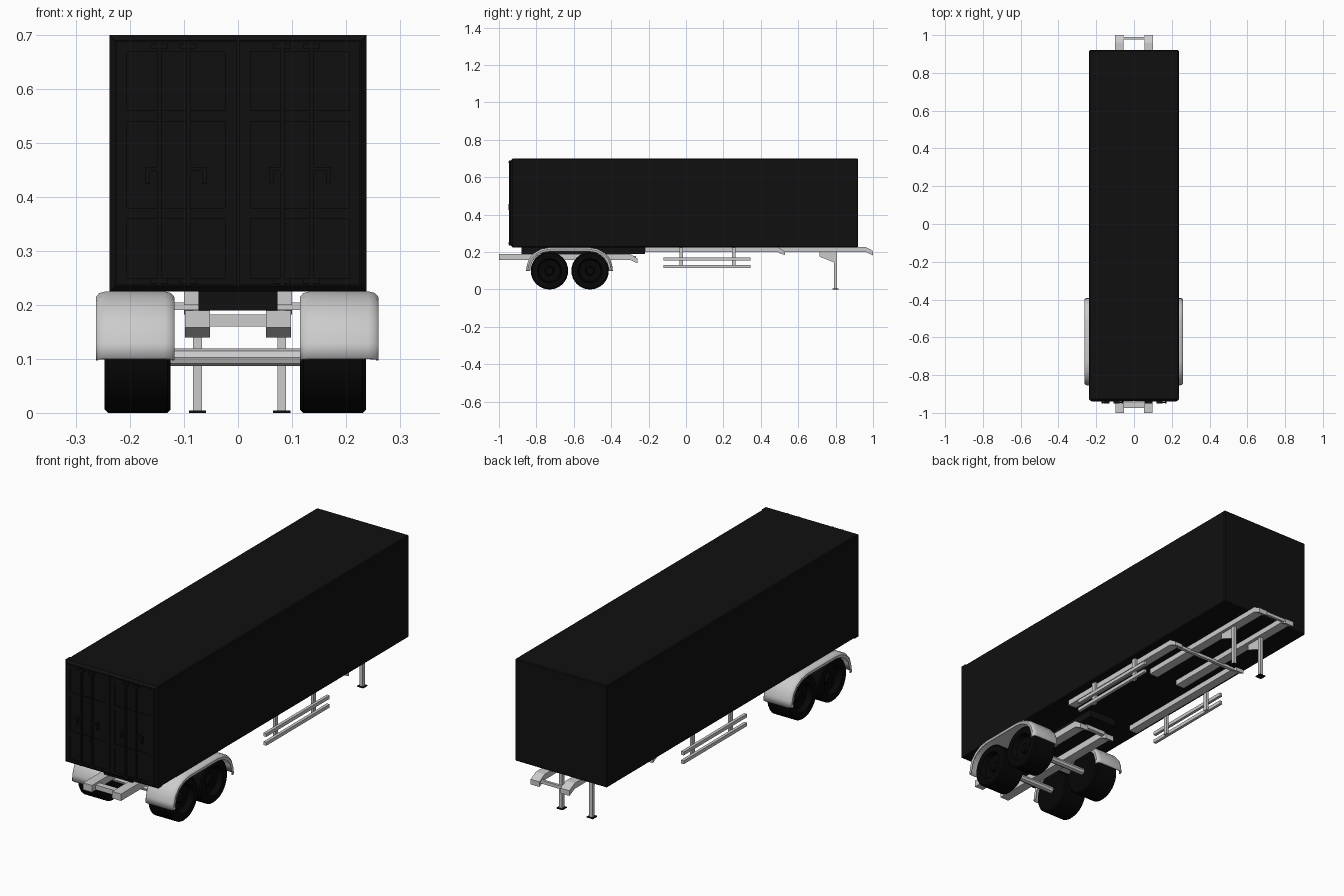
import bpy, bmesh, math
from mathutils import Vector

cube = bpy.data.objects.get("Cube")
if cube:
    bpy.data.objects.remove(cube, do_unlink=True)


def material(name, rgb, rough=0.6):
    m = bpy.data.materials.new(name)
    m.use_nodes = True
    m.diffuse_color = (*rgb, 1)
    bsdf = m.node_tree.nodes["Principled BSDF"]
    bsdf.inputs["Base Color"].default_value = (*rgb, 1)
    bsdf.inputs["Roughness"].default_value = rough
    return m


BLACK = material("body black", (0.005, 0.005, 0.005))
RUBBER = material("tyre black", (0.002, 0.002, 0.002))
GREY = material("light grey metal", (0.6, 0.6, 0.6))
SIDES = (("left", 1), ("right", -1))


def finish(name, bm, mat):
    bmesh.ops.recalc_face_normals(bm, faces=bm.faces)
    mesh = bpy.data.meshes.new(name)
    bm.to_mesh(mesh)
    bm.free()
    ob = bpy.data.objects.new(name, mesh)
    bpy.context.collection.objects.link(ob)
    mesh.materials.append(mat)
    return ob


def smooth(ob, angle=40):
    bpy.ops.object.select_all(action="DESELECT")
    ob.select_set(True)
    bpy.context.view_layer.objects.active = ob
    bpy.ops.object.shade_smooth_by_angle(angle=math.radians(angle))


def box(name, lo, hi, mat, bevel=0):
    bm = bmesh.new()
    bmesh.ops.create_cube(bm, size=1)
    for v in bm.verts:
        v.co = Vector([a if c < 0 else b for c, a, b in zip(v.co, lo, hi)])
    if bevel:
        bmesh.ops.bevel(bm, geom=bm.edges[:], offset=bevel, segments=1, affect="EDGES")
    return finish(name, bm, mat)


def prism(name, outline, x0, x1, mat):
    """Extrude a y-z outline from x0 to x1."""
    bm = bmesh.new()
    face = bm.faces.new([bm.verts.new((x0, y, z)) for y, z in outline])
    out = bmesh.ops.extrude_face_region(bm, geom=[face])["geom"]
    bmesh.ops.translate(bm, vec=(x1 - x0, 0, 0),
                        verts=[g for g in out if isinstance(g, bmesh.types.BMVert)])
    return finish(name, bm, mat)


def lathe(name, profile, centre, mat, steps=32):
    """Spin an (x, radius) profile about a sideways axle."""
    bm = bmesh.new()
    rings = []
    for x, r in profile:
        rings.append([bm.verts.new(Vector(centre) + Vector((
            x, r * math.cos(math.tau * i / steps), r * math.sin(math.tau * i / steps))))
            for i in range(steps)])
    for a, b in zip(rings, rings[1:]):
        for i in range(steps):
            j = (i + 1) % steps
            bm.faces.new((a[i], a[j], b[j], b[i]))
    bm.faces.new(rings[0])
    bm.faces.new(rings[-1])
    ob = finish(name, bm, mat)
    smooth(ob)
    return ob


# Cargo body with a chamfered frame around the doors
box("cargo_body", (-0.237, -0.915, 0.225), (0.237, 0.92, 0.7), BLACK, 0.004)
bm = bmesh.new()
bmesh.ops.create_cube(bm, size=1)
for v in bm.verts:
    v.co = ((0.238 if v.co.x > 0 else -0.238), (-0.9 if v.co.y > 0 else -0.937),
            (0.7 if v.co.z > 0 else 0.225))
front_face = min(bm.faces, key=lambda f: f.calc_center_median().y)
bmesh.ops.bevel(bm, geom=list(front_face.edges), offset=0.01, segments=1, affect="EDGES")
finish("door_frame", bm, BLACK)


# Doors: three pressed panels between raised ribs
def door(name, x0, x1):
    bm = bmesh.new()
    levels = (0.238, 0.25, 0.36, 0.38, 0.54, 0.56, 0.67, 0.688)
    columns = (x0, x0 + 0.02, x1 - 0.02, x1)
    grid = [[bm.verts.new((x, -0.941, z)) for x in columns] for z in levels]
    panels = []
    for r in range(len(levels) - 1):
        for c in range(3):
            f = bm.faces.new((grid[r][c], grid[r][c + 1], grid[r + 1][c + 1], grid[r + 1][c]))
            if c == 1 and r % 2:
                panels.append(f)
    bmesh.ops.inset_individual(bm, faces=panels, thickness=0.015)
    for v in {v for f in panels for v in f.verts}:
        v.co.y += 0.003
    rim = [e for e in bm.edges if e.is_boundary]
    out = bmesh.ops.extrude_edge_only(bm, edges=rim)["geom"]
    for v in [g for g in out if isinstance(g, bmesh.types.BMVert)]:
        v.co.y = -0.936
    finish(name, bm, BLACK)


for side, s in SIDES:
    a, b = sorted((s * 0.003, s * 0.226))
    door(side + "_door", a, b)
    # Lock rods, their brackets and handles
    for label, x, grip in (("inner", 0.087, 0.062), ("outer", 0.141, 0.167)):
        x, grip = s * x - 0.005, s * grip
        tag = f"{side}_{label}_"
        box(tag + "lock_rod", (x - 0.004, -0.947, 0.235), (x + 0.004, -0.938, 0.69), BLACK)
        for place, z in (("top", 0.68), ("bottom", 0.245)):
            box(tag + place + "_bracket", (x - 0.016, -0.949, z - 0.005),
                (x + 0.016, -0.938, z + 0.005), BLACK)
        box(tag + "handle_arm", (min(x, grip), -0.948, 0.448), (max(x, grip), -0.942, 0.456), BLACK)
        box(tag + "handle", (grip - 0.004, -0.949, 0.424), (grip + 0.004, -0.94, 0.456), BLACK)

# Dark bogie block under the body
box("bogie_block", (-0.073, -0.88, 0.19), (0.073, -0.22, 0.23), BLACK)


# Chassis frames: paired rails whose forward ends bend down
def frame(name, x_in, x_out, y0, y1, top, low, drop=0.025):
    k = y1 - 0.038
    outline = [(y0, low), (k, low), (y1, low - 0.018), (y1, top - drop), (k, top), (y0, top)]
    for side, s in SIDES:
        a, b = sorted((s * x_in, s * x_out))
        prism(f"{name}_{side}_rail", outline, a, b, GREY)


def crossbar(name, half, y0, y1, z0, z1):
    box(name, (-half, y0, z0), (half, y1, z1), GREY)


frame("rear_frame", 0.052, 0.098, -1.0, -0.26, 0.19, 0.158)
crossbar("rear_frame_crossbar", 0.055, -0.973, -0.945, 0.16, 0.182)
crossbar("rear_frame_end_bar", 0.055, -0.288, -0.268, 0.16, 0.178)
frame("middle_frame", 0.158, 0.2, -0.22, 0.53, 0.226, 0.2)
crossbar("middle_frame_crossbar", 0.16, 0.5, 0.515, 0.191, 0.205)
frame("nose_frame", 0.055, 0.1, 0.23, 1.0, 0.226, 0.2, 0.02)
crossbar("nose_frame_crossbar", 0.06, 0.978, 0.99, 0.195, 0.21)

# Landing legs with braces and feet
for side, s in SIDES:
    x = s * 0.078 + 0.003
    box(side + "_landing_leg", (x - 0.008, 0.79, 0.004), (x + 0.008, 0.808, 0.205), GREY)
    prism(side + "_leg_brace", [(0.715, 0.202), (0.715, 0.175), (0.79, 0.145), (0.79, 0.202)],
          x - 0.004, x + 0.004, GREY)
    box(side + "_leg_foot", (x - 0.016, 0.783, 0), (x + 0.016, 0.815, 0.004), BLACK)

# Side guards: two bars on two hangers
for side, s in SIDES:
    a, b = sorted((s * 0.216, s * 0.23))
    for label, z in (("lower", 0.122), ("upper", 0.163)):
        box(f"{side}_guard_{label}_bar", (a, -0.12, z - 0.008), (b, 0.345, z + 0.008), GREY)
    a, b = sorted((s * 0.205, s * 0.217))
    for label, y in (("rear", -0.025), ("forward", 0.255)):
        box(f"{side}_guard_{label}_hanger", (a, y - 0.01, 0.115), (b, y + 0.01, 0.228), GREY)

# Wheels and axles
TYRE = [(-0.061, 0.055), (-0.061, 0.094), (-0.055, 0.1), (0.055, 0.1), (0.061, 0.094),
        (0.061, 0.065), (0.035, 0.058), (0.03, 0.025), (0.045, 0.02)]
for label, y in (("rear", -0.73), ("forward", -0.513)):
    for side, s in SIDES:
        lathe(f"{label}_{side}_wheel", [(s * x, r) for x, r in TYRE],
              (s * 0.181 - 0.005, y, 0.1), RUBBER)
    lathe(label + "_axle", [(-0.13, 0.016), (0.125, 0.016)], (0, y, 0.103), GREY, 8)

# Fenders: a chamfered channel section swept over both wheels
right_arc = [(0.105, 0.225), (0.15, 0.217), (0.19, 0.195), (0.216, 0.165), (0.228, 0.13), (0.232, 0.1)]
path = [(-0.623 - d, z) for d, z in reversed(right_arc)] + [(-0.623 + d, z) for d, z in right_arc]
W = 0.0725
section = [(-W, 0.022), (-W, 0.01), (-W + 0.006, 0.003), (-W + 0.018, 0)]
section += [(-x, d) for x, d in reversed(section)]
for side, s in SIDES:
    bm = bmesh.new()
    rows = []
    for i, (y, z) in enumerate(path):
        p, q = path[max(i - 1, 0)], path[min(i + 1, len(path) - 1)]
        inward = Vector((0, q[1] - p[1], p[0] - q[0])).normalized()
        rows.append([bm.verts.new(Vector((s * 0.189 - 0.0015 + x, y, z)) + inward * d)
                     for x, d in section])
    for a, b in zip(rows, rows[1:]):
        for i in range(len(section) - 1):
            bm.faces.new((a[i], a[i + 1], b[i + 1], b[i]))
    fender = finish(side + "_fender", bm, GREY)
    # Keep the outer skin facing up so the thickness grows inward
    top = max(fender.data.polygons, key=lambda f: f.center.z)
    if top.normal.z < 0:
        fender.data.flip_normals()
    thick = fender.modifiers.new("thickness", "SOLIDIFY")
    thick.thickness = 0.004
    thick.offset = -1
    smooth(fender)
